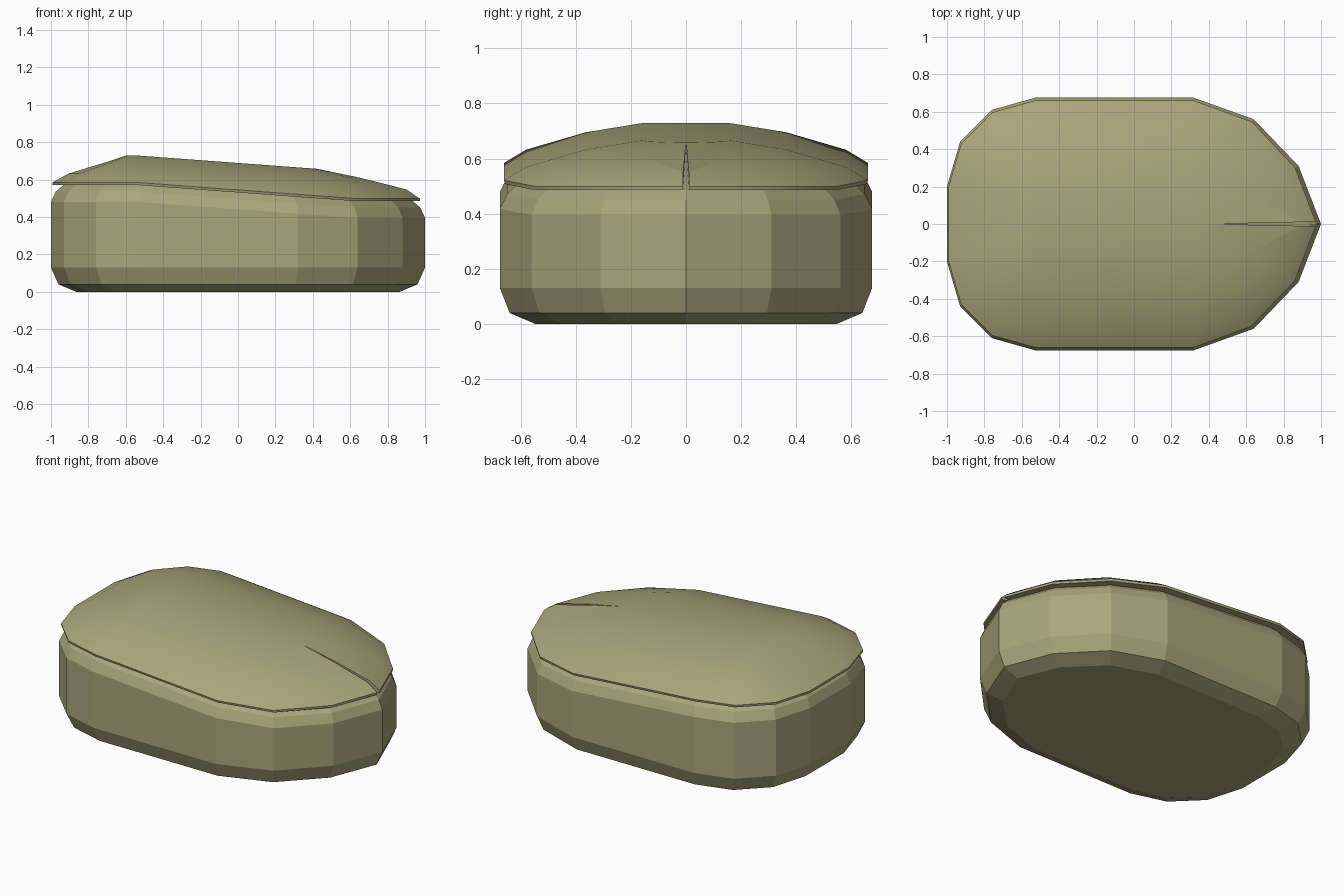
import bpy, bmesh

if "Cube" in bpy.data.objects:
    bpy.data.objects.remove(bpy.data.objects["Cube"])

mat = bpy.data.materials.new("olive plastic")
mat.diffuse_color = (0.40, 0.38, 0.20, 1)
mat.use_nodes = True
mat.node_tree.nodes["Principled BSDF"].inputs["Base Color"].default_value = mat.diffuse_color

# Half outline seen from above, back to front, ending at the pointed nose
OUTLINE = [(-1.0, 0.2), (-0.93, 0.44), (-0.76, 0.61), (-0.53, 0.675),
           (0.32, 0.675), (0.64, 0.56), (0.88, 0.31), (1.0, 0.0)]


def rim_z(x):
    """Height of the seam between body and lid, sloping down to the front."""
    t = min(max((x + 0.53) / 1.15, 0), 1)
    return 0.57 - 0.085 * t


def cap(bm, ring, n):
    """Close a ring with strips running across the mirrored halves."""
    for i in range(n - 1):
        f = [ring[i], ring[i + 1], ring[-1 - i]]
        if i < n - 2:
            f.insert(2, ring[-2 - i])
        bm.faces.new(f)


def loft(name, rings):
    """Loft mirrored half rings into a closed solid."""
    bm = bmesh.new()
    n = len(rings[0])
    loops = []
    for half in rings:
        full = half + [(x, -y, z) for x, y, z in reversed(half[:-1])]
        loops.append([bm.verts.new(p) for p in full])
    for a, b in zip(loops, loops[1:]):
        for i in range(len(a)):
            j = (i + 1) % len(a)
            bm.faces.new((a[i], a[j], b[j], b[i]))
    cap(bm, loops[0], n)
    cap(bm, loops[-1], n)
    bmesh.ops.recalc_face_normals(bm, faces=bm.faces[:])
    return finish(name, bm)


def finish(name, bm):
    me = bpy.data.meshes.new(name)
    bm.to_mesh(me)
    bm.free()
    me.materials.append(mat)
    ob = bpy.data.objects.new(name, me)
    bpy.context.collection.objects.link(ob)
    return ob


# Body: chamfered foot, straight faceted wall, shoulder tucked under the lid
body_rings = []
for sx, sy, z, follow in [(0.865, 0.81, 0.0, False), (0.96, 0.948, 0.04, False),
                          (1, 1, 0.13, False), (1, 1, -0.09, True),
                          (0.975, 0.96, -0.035, True), (0.93, 0.90, 0.004, True)]:
    body_rings.append([(x * sx, y * sy, z + (rim_z(x) if follow else 0))
                       for x, y in OUTLINE])
loft("body", body_rings)

# Lid: domed rings shrinking towards a flat ridge
lid_rings = []
for back, front, sy, dz in [(0.985, 0.965, 0.972, 0), (0.985, 0.965, 0.978, 0.014),
                            (0.80, 0.86, 0.86, 0.062), (0.36, 0.49, 0.54, 0.125),
                            (0.15, 0.15, 0.24, 0.158)]:
    ring = []
    for x, y in OUTLINE:
        if x < -0.53:
            x = -0.53 + (x + 0.53) * back
        elif x > 0.32:
            x = 0.32 + (x - 0.32) * front
        ring.append((x, y * sy, rim_z(x) + dz))
    lid_rings.append(ring)
lid = loft("lid", lid_rings)

# Wedge-shaped slot cut into the nose of the lid
bm = bmesh.new()
sections = []
for x, w, z in [(0.46, 0.001, 0.645), (0.66, 0.005, 0.575),
                (0.88, 0.010, 0.51), (1.1, 0.014, 0.42)]:
    sections.append([bm.verts.new(p) for p in
                     ((x, -w, z), (x, w, z), (x, w, 0.8), (x, -w, 0.8))])
for a, b in zip(sections, sections[1:]):
    for i in range(4):
        j = (i + 1) % 4
        bm.faces.new((a[i], a[j], b[j], b[i]))
bm.faces.new(sections[0])
bm.faces.new(sections[-1])
bmesh.ops.recalc_face_normals(bm, faces=bm.faces[:])
cutter = finish("slot_cutter", bm)

mod = lid.modifiers.new("slot", 'BOOLEAN')
mod.operation = 'DIFFERENCE'
mod.solver = 'EXACT'
mod.object = cutter
bpy.context.view_layer.objects.active = lid
lid.select_set(True)
bpy.ops.object.modifier_apply(modifier="slot")
bpy.data.objects.remove(cutter)

# Soft shading on the lid, crisp facets on the body
bpy.ops.object.shade_smooth_by_angle(angle=0.6)
